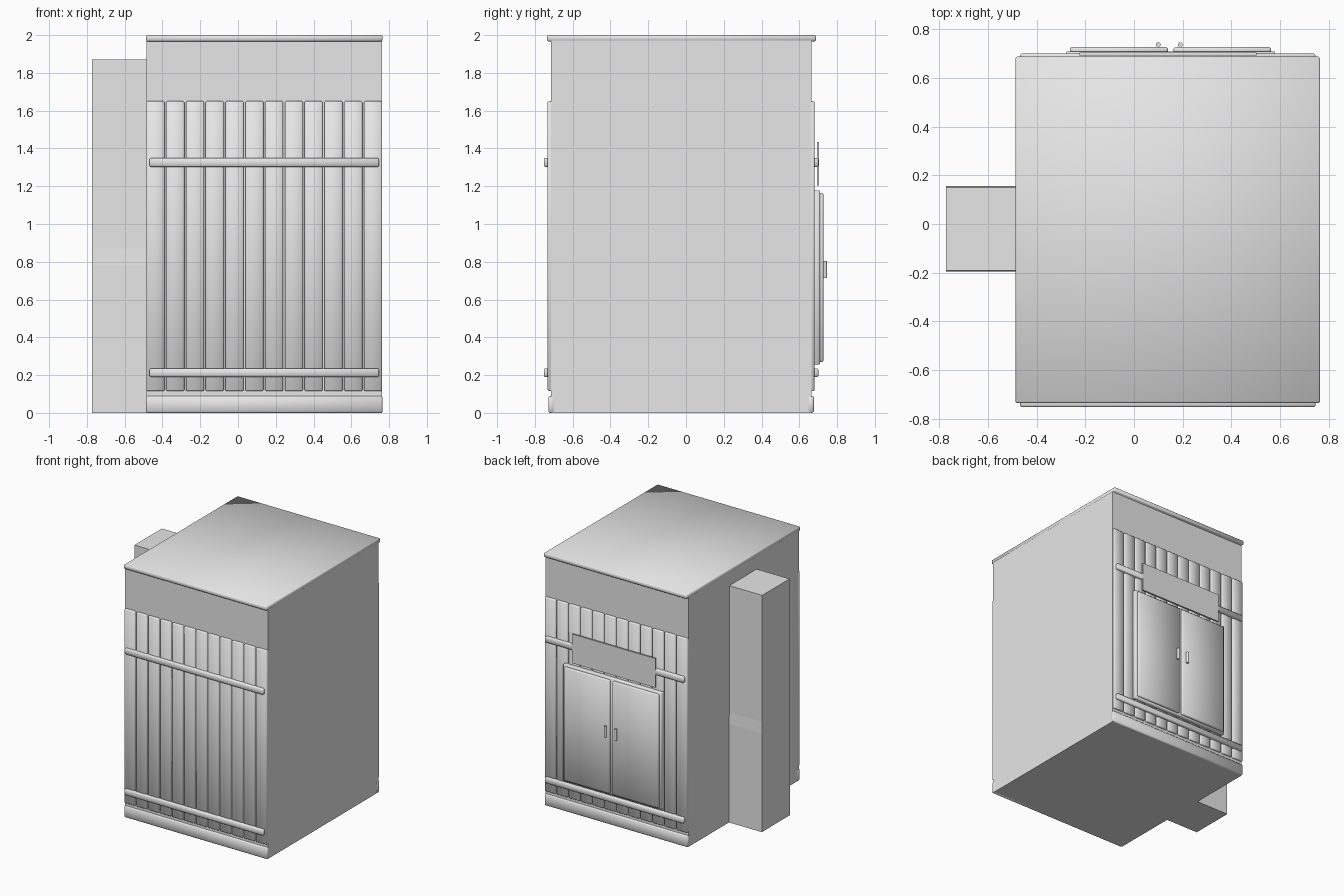
import bpy
import bmesh

cube = bpy.data.objects.get("Cube")
if cube:
    bpy.data.objects.remove(cube, do_unlink=True)

grey = bpy.data.materials.new("plain_grey")
grey.use_nodes = True
grey.diffuse_color = (0.8, 0.8, 0.8, 1)
grey.node_tree.nodes["Principled BSDF"].inputs["Base Color"].default_value = (0.8, 0.8, 0.8, 1)


def finish(name, bm, smooth=False):
    bmesh.ops.recalc_face_normals(bm, faces=bm.faces)
    mesh = bpy.data.meshes.new(name)
    for face in bm.faces:
        face.smooth = smooth
    bm.to_mesh(mesh)
    bm.free()
    mesh.materials.append(grey)
    obj = bpy.data.objects.new(name, mesh)
    bpy.context.collection.objects.link(obj)
    return obj


def box(name, xs, ys, zs, bevel=0.0):
    """Box between limits, with softly shaded chamfers when bevelled."""
    bm = bmesh.new()
    bmesh.ops.create_cube(bm, size=1)
    for v in bm.verts:
        v.co = [lim[0] if c < 0 else lim[1] for c, lim in zip(v.co, (xs, ys, zs))]
    obj = finish(name, bm, bevel > 0)
    if bevel:
        mod = obj.modifiers.new("soft_edges", "BEVEL")
        mod.width = bevel
        mod.segments = 1
    return obj


LEFT, RIGHT = -0.487, 0.765
FRONT, BACK = -0.716, 0.664

# Main shed body and roof slab
box("body", (LEFT + 0.002, RIGHT - 0.002), (FRONT, BACK), (0, 1.975))
box("roof", (LEFT, RIGHT), (-0.736, 0.688), (1.967, 2.0), 0.006)

# Cladding on both end walls
for side, wall, out in (("front", FRONT, -1), ("back", BACK, 1)):
    def depth(a, b):
        return tuple(sorted((wall + out * a, wall + out * b)))

    box(side + "_base_board", (LEFT, RIGHT), depth(-0.02, 0.013), (0, 0.09), 0.007)
    for i in range(12):
        x = LEFT + 0.002 + i * 0.1047
        box(f"{side}_plank_{i + 1}", (x, x + 0.096), depth(-0.01, 0.017), (0.115, 1.65), 0.006)
    for label, z in (("lower", 0.19), ("upper", 1.303)):
        box(f"{side}_{label}_rail", (-0.468, 0.746), depth(0.005, 0.037), (z, z + 0.046), 0.006)

# Double door with backing frame
box("door_frame", (-0.28, 0.58), (0.67, 0.709), (0.255, 1.178), 0.004)
for name, xs, hx in (("right", (-0.264, 0.139), 0.1), ("left", (0.163, 0.563), 0.19)):
    box(name + "_door", xs, (0.7, 0.728), (0.27, 1.165), 0.007)
    bm = bmesh.new()
    bmesh.ops.create_cone(bm, cap_ends=True, segments=12, radius1=0.01, radius2=0.01, depth=0.09)
    bmesh.ops.translate(bm, verts=bm.verts, vec=(hx, 0.737, 0.76))
    finish(name + "_door_handle", bm)

# Blank board above the door
box("sign_board", (-0.225, 0.503), (0.693, 0.705), (1.205, 1.435))

# Side chimney, slightly slimmer above its shoulder
bm = bmesh.new()
rings = []
for z, inset in ((0, 0), (0.78, 0), (0.87, 0.005), (1.87, 0.005)):
    near, far = -0.196 + inset, 0.156 - inset
    corners = ((-0.772, near), (LEFT + 0.01, near), (LEFT + 0.01, far), (-0.772, far))
    rings.append([bm.verts.new((x, y, z)) for x, y in corners])
for a, b in zip(rings, rings[1:]):
    for i in range(4):
        j = (i + 1) % 4
        bm.faces.new((a[i], a[j], b[j], b[i]))
bm.faces.new(rings[0])
bm.faces.new(rings[-1])
finish("chimney", bm)
